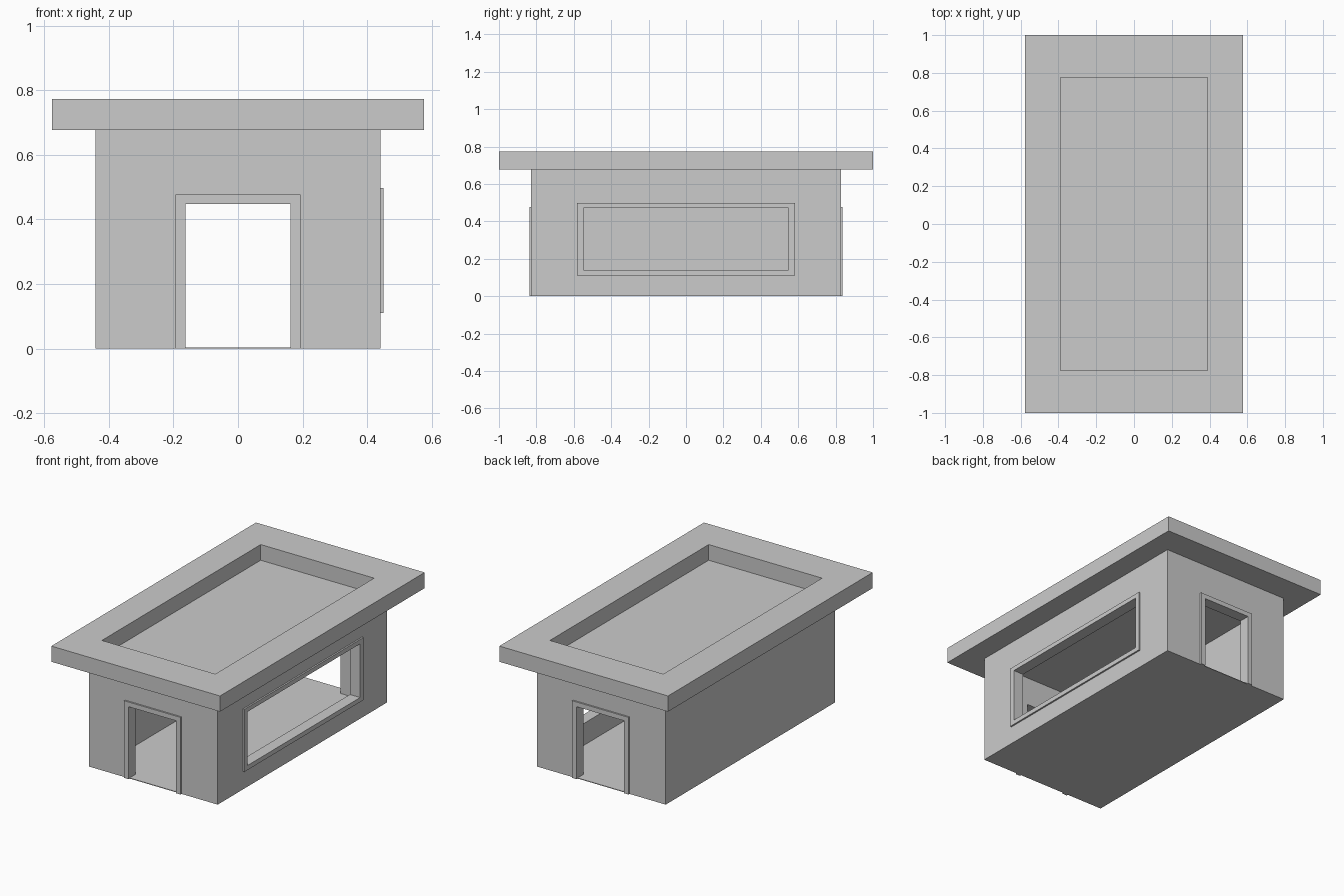
import bpy

if "Cube" in bpy.data.objects:
    bpy.data.objects.remove(bpy.data.objects["Cube"])


def box(name, x, y, z):
    """Box from (min, max) ranges on each axis."""
    bpy.ops.mesh.primitive_cube_add(
        size=1, location=[(r[0] + r[1]) / 2 for r in (x, y, z)])
    ob = bpy.context.object
    ob.name = name
    ob.scale = [r[1] - r[0] for r in (x, y, z)]
    bpy.ops.object.transform_apply(location=True, rotation=False, scale=True)
    return ob


def cut(ob, x, y, z):
    """Subtract a box from ob."""
    cutter = box("cutter", x, y, z)
    cutter.hide_render = True
    mod = ob.modifiers.new("cut", 'BOOLEAN')
    mod.operation = 'DIFFERENCE'
    mod.solver = 'EXACT'
    mod.object = cutter
    bpy.context.view_layer.objects.active = ob
    bpy.ops.object.modifier_apply(modifier=mod.name)
    bpy.data.objects.remove(cutter, do_unlink=True)


def sym(a):
    return (-a, a)


WX, WY, WALL_TOP = 0.441, 0.828, 0.677   # wall half sizes and height
T, FLOOR, TRIM = 0.06, 0.004, 0.01       # wall, floor and trim thickness
DOOR_X, DOOR_Z = 0.162, 0.448            # door opening
WIN_Y, WIN_Z = 0.549, (0.139, 0.471)     # window opening

# Hollow body with a doorway through both ends and a window on the right
body = box("walls", sym(WX), sym(WY), (0, WALL_TOP))
cut(body, sym(WX - T), sym(WY - T), (FLOOR, 0.625))
cut(body, sym(DOOR_X), sym(1.2), (FLOOR, DOOR_Z))
cut(body, (0.2, 0.8), sym(WIN_Y), WIN_Z)

# Flat overhanging roof rim, open in the middle down to the wall top
roof = box("roof_rim", sym(0.577), sym(1.0), (WALL_TOP, 0.774))
cut(roof, sym(0.388), sym(0.776), (0.5, 1))

# Door trims, front and back
for name, s in (("front", -1), ("back", 1)):
    y = sorted((s * WY, s * (WY + TRIM)))
    trim = box(name + "_door_trim", sym(0.193), y, (0, 0.477))
    cut(trim, sym(DOOR_X), sym(1.2), (-0.1, DOOR_Z))

# Window trim
trim = box("window_trim", (WX, WX + TRIM), sym(0.582), (0.111, 0.498))
cut(trim, (0.2, 0.8), sym(WIN_Y), WIN_Z)
